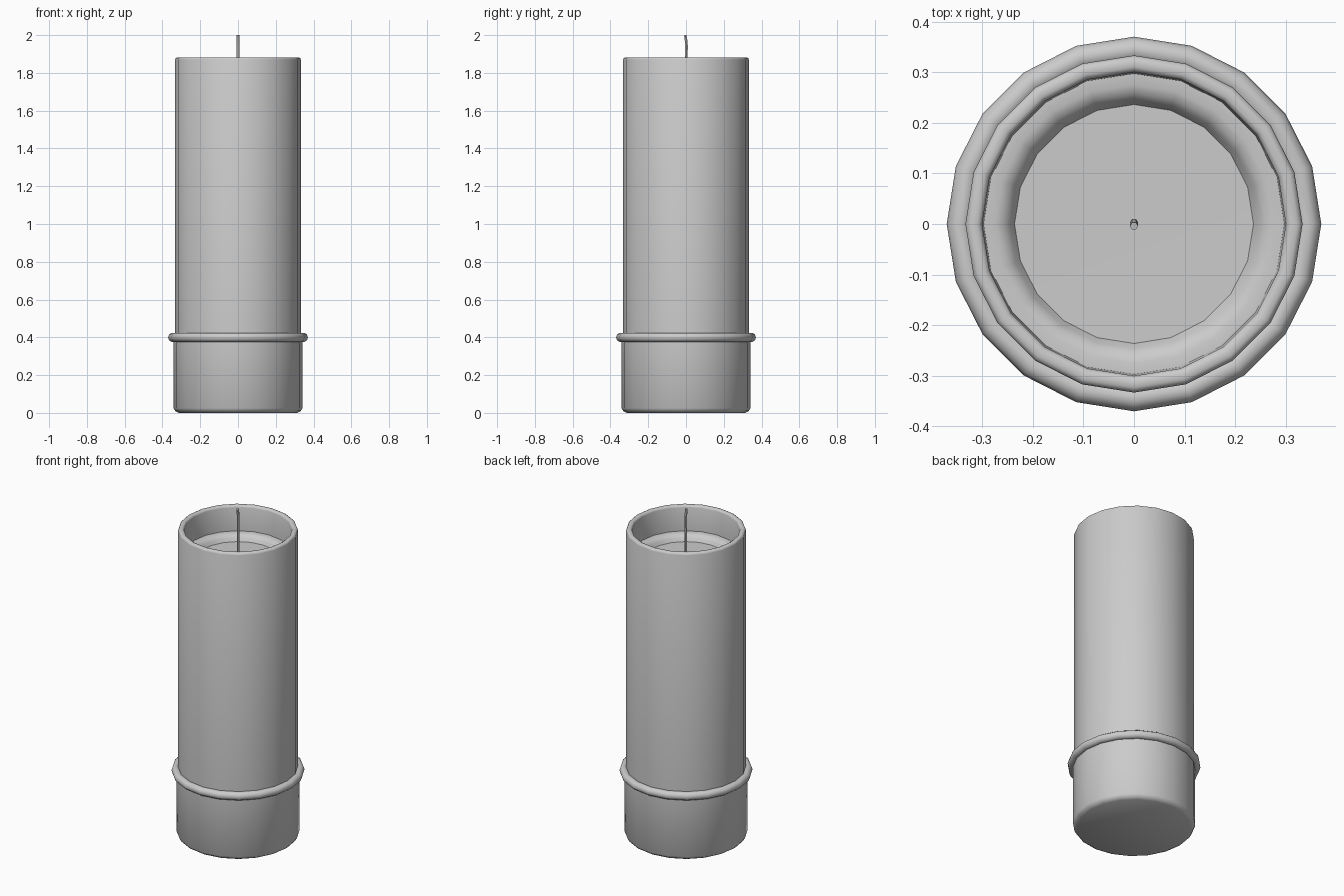
import bpy, bmesh, math

if "Cube" in bpy.data.objects:
    bpy.data.objects.remove(bpy.data.objects["Cube"])

SIDES = 20


def lathe(name, profile, closed=False):
    """Revolve (radius, z) points around z; radius 0 makes a pole."""
    bm = bmesh.new()
    rings = []
    for r, z in profile:
        if r == 0:
            rings.append([bm.verts.new((0, 0, z))] * SIDES)
        else:
            rings.append([bm.verts.new((r * math.cos(i * math.tau / SIDES),
                                        r * math.sin(i * math.tau / SIDES), z))
                          for i in range(SIDES)])
    pairs = list(zip(rings, rings[1:]))
    if closed:
        pairs.append((rings[-1], rings[0]))
    for a, b in pairs:
        for i in range(SIDES):
            j = (i + 1) % SIDES
            corners = list(dict.fromkeys((a[i], a[j], b[j], b[i])))
            bm.faces.new(corners)
    bmesh.ops.recalc_face_normals(bm, faces=bm.faces)
    mesh = bpy.data.meshes.new(name)
    bm.to_mesh(mesh)
    bm.free()
    obj = bpy.data.objects.new(name, mesh)
    bpy.context.collection.objects.link(obj)
    smooth(obj)
    return obj


def smooth(obj):
    bpy.ops.object.select_all(action='DESELECT')
    obj.select_set(True)
    bpy.context.view_layer.objects.active = obj
    bpy.ops.object.shade_smooth_by_angle(angle=math.radians(40))


# Candle: outer wall, rounded rim, hollow top with a melted pool
lathe("candle_body", [
    (0.333, 0.39), (0.333, 1.87), (0.330, 1.878), (0.323, 1.882),
    (0.310, 1.882), (0.303, 1.878), (0.300, 1.87), (0.297, 1.728),
    (0.275, 1.728), (0.258, 1.722), (0.246, 1.708), (0.236, 1.69),
    (0, 1.688)])

# Holder cup with a bevelled foot
lathe("holder_base", [
    (0, 0), (0.315, 0), (0.332, 0.010), (0.341, 0.025),
    (0.341, 0.40), (0.333, 0.40)])

# Rounded band around the top of the holder
lathe("holder_ring", [
    (0.345 + 0.025 * math.cos(k * math.tau / 10),
     0.40 + 0.025 * math.sin(k * math.tau / 10)) for k in range(10)], closed=True)

# Slightly bent wick
curve = bpy.data.curves.new("wick", 'CURVE')
curve.dimensions = '3D'
curve.bevel_depth = 0.008
curve.bevel_resolution = 1
curve.use_fill_caps = True
path = [(0, 0, 1.68), (0, 0.002, 1.77), (0, 0.001, 1.88),
        (0, 0.003, 1.94), (0, 0, 1.975), (0, -0.004, 2.0)]
spline = curve.splines.new('POLY')
spline.points.add(len(path) - 1)
for point, co in zip(spline.points, path):
    point.co = (*co, 1)
wick = bpy.data.objects.new("wick", curve)
bpy.context.collection.objects.link(wick)
bpy.ops.object.select_all(action='DESELECT')
wick.select_set(True)
bpy.context.view_layer.objects.active = wick
bpy.ops.object.convert(target='MESH')
smooth(bpy.context.view_layer.objects.active)
